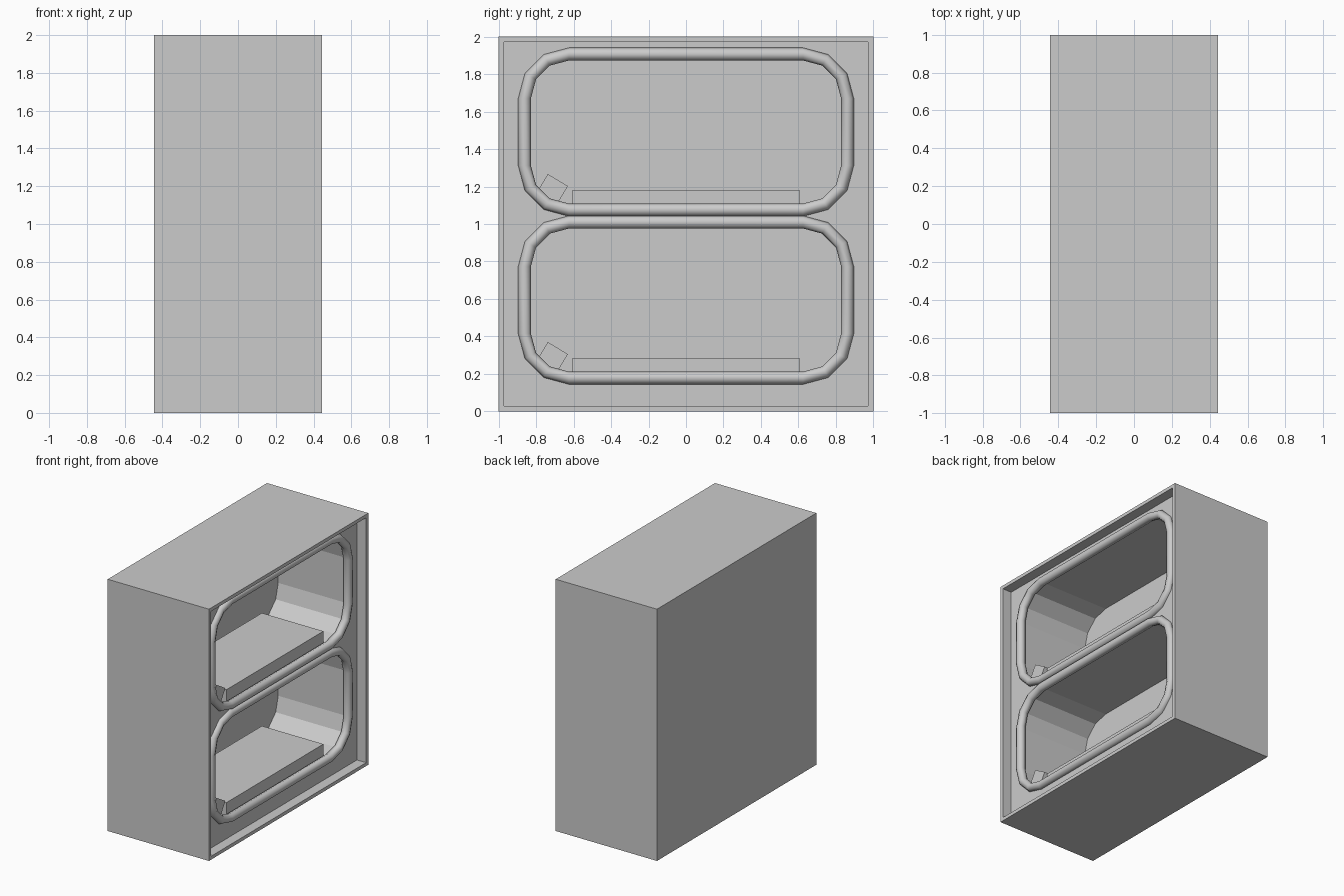
import bpy, bmesh
from math import cos, sin, pi, radians

if "Cube" in bpy.data.objects:
    bpy.data.objects.remove(bpy.data.objects["Cube"])

PANEL_X = 0.365      # recessed front panel
BACK_X = -0.25       # back wall of each berth
HALF_W, HALF_H = 0.862, 0.416


def finish(name, bm, smooth=False):
    bmesh.ops.recalc_face_normals(bm, faces=bm.faces)
    me = bpy.data.meshes.new(name)
    bm.to_mesh(me)
    bm.free()
    ob = bpy.data.objects.new(name, me)
    bpy.context.collection.objects.link(ob)
    if smooth:
        bpy.ops.object.select_all(action='DESELECT')
        ob.select_set(True)
        bpy.context.view_layer.objects.active = ob
        bpy.ops.object.shade_smooth_by_angle(angle=radians(50))
    return ob


def box(name, loc, size, tilt=0):
    bm = bmesh.new()
    bmesh.ops.create_cube(bm, size=1)
    bmesh.ops.scale(bm, vec=size, verts=bm.verts)
    ob = finish(name, bm)
    ob.location = loc
    ob.rotation_euler.x = tilt
    return ob


def outline(cz, grow=0.0, r=0.237, seg=3):
    """Rounded rectangle in the YZ plane, grown outward by an offset."""
    pts = []
    for k, (sy, sz) in enumerate(((1, 1), (-1, 1), (-1, -1), (1, -1))):
        for i in range(seg + 1):
            a = (k + i / seg) * pi / 2
            pts.append((sy * (HALF_W - r) + (r + grow) * cos(a),
                        cz + sz * (HALF_H - r) + (r + grow) * sin(a)))
    return pts


def loft(name, rings, closed=False, smooth=False):
    bm = bmesh.new()
    loops = [[bm.verts.new(p) for p in ring] for ring in rings]
    n = len(loops[0])
    for j in range(len(loops) if closed else len(loops) - 1):
        a, b = loops[j], loops[(j + 1) % len(loops)]
        for i in range(n):
            bm.faces.new((a[i], a[(i + 1) % n], b[(i + 1) % n], b[i]))
    if not closed:
        bm.faces.new(loops[0])
        bm.faces.new(loops[-1])
    return finish(name, bm, smooth)


def cut(target, cutter):
    m = target.modifiers.new(cutter.name, 'BOOLEAN')
    m.operation = 'DIFFERENCE'
    m.solver = 'EXACT'
    m.object = cutter
    cutter.hide_render = True
    cutter.hide_viewport = True
    cutter.display_type = 'WIRE'


# outer housing with a shallow recess behind a thin rim
housing = box("housing", (0, 0, 1), (0.89, 2, 2))
cut(housing, box("recess_cutter", (PANEL_X + 0.25, 0, 1), (0.5, 1.945, 1.945)))

for level, cz in (("lower", 0.594), ("upper", 1.491)):
    # berth cavity
    cut(housing, loft(level + "_berth_cutter",
                      [[(x, y, z) for y, z in outline(cz)] for x in (BACK_X, 0.6)]))
    # tubular frame around the opening
    rings = []
    for i in range(8):
        a = 2 * pi * i / 8
        rings.append([(PANEL_X + 0.034 * sin(a), y, z)
                      for y, z in outline(cz, 0.034 * cos(a))])
    loft(level + "_opening_frame", rings, closed=True, smooth=True)
    # mattress and tilted pillow
    floor = cz - HALF_H
    box(level + "_mattress", (0.055, 0, floor + 0.052), (0.54, 1.215, 0.104))
    box(level + "_pillow", (0.06, -0.715, floor + 0.108), (0.54, 0.125, 0.12), radians(-31))
